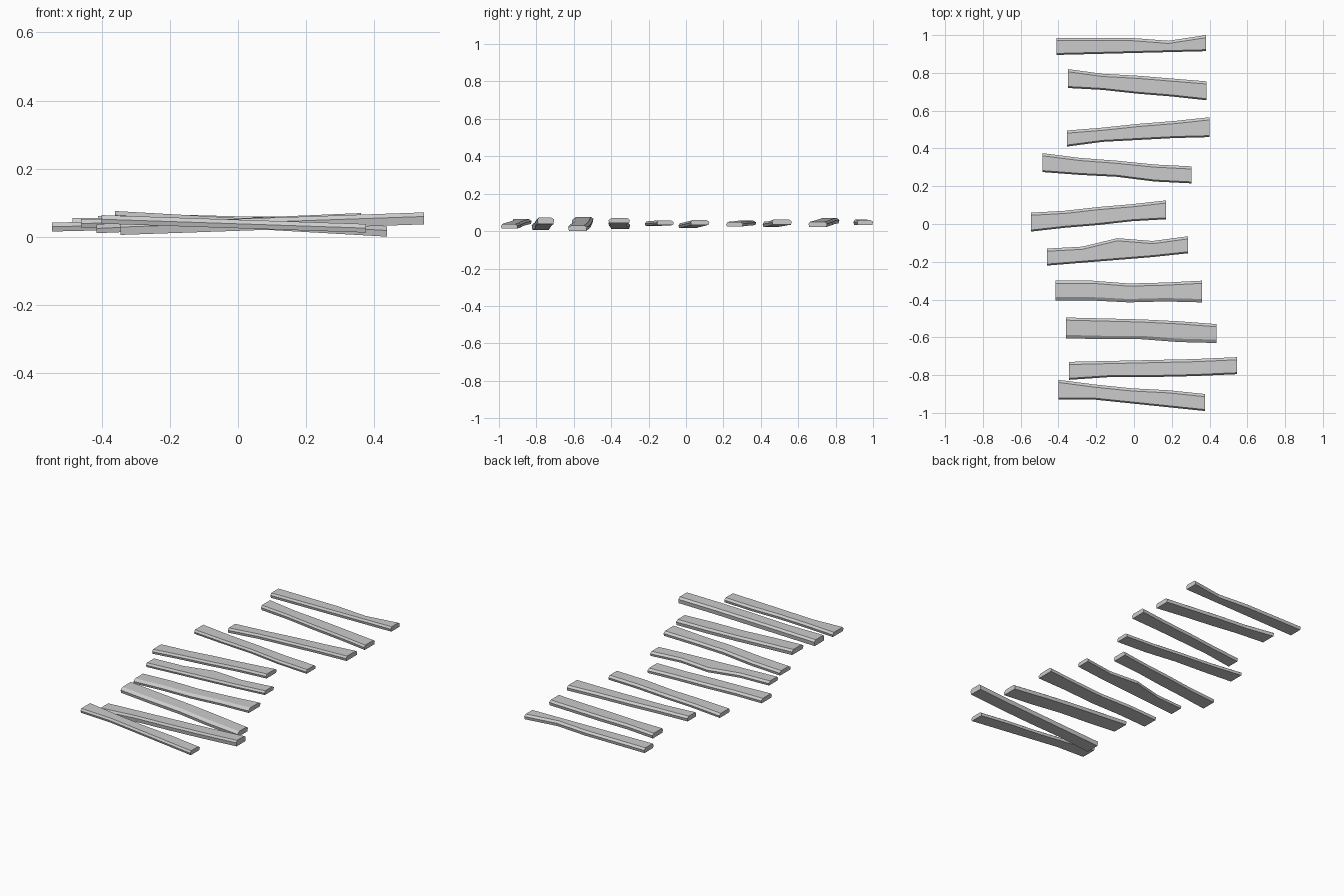
import bpy, bmesh

def lerp(a, b, t):
    return a + (b - a) * t

def plank(n, x, z, back, front, thick=0.028, bevel=0.008):
    """Warped board: x and z give left/right ends, back/front are edge outlines."""
    bm = bmesh.new()
    rings = []
    for i, (yb, yf) in enumerate(zip(back, front)):
        t = i / (len(back) - 1)
        px, pz = lerp(*x, t), lerp(*z, t)
        top = pz + thick
        # section: flat bottom, short side walls, chamfered top
        section = [(yf + 0.004, pz), (yb - 0.004, pz),
                   (yb, top - 0.010), (yb - 0.014, top),
                   (yf + bevel, top), (yf, top - 0.012)]
        rings.append([bm.verts.new((px, y, h)) for y, h in section])
    for a, b in zip(rings, rings[1:]):
        for k in range(6):
            j = (k + 1) % 6
            bm.faces.new((a[k], a[j], b[j], b[k]))
    bm.faces.new(rings[0])
    bm.faces.new(rings[-1])
    bmesh.ops.recalc_face_normals(bm, faces=bm.faces)
    me = bpy.data.meshes.new("plank_%02d" % n)
    bm.to_mesh(me)
    bm.free()
    bpy.context.collection.objects.link(bpy.data.objects.new(me.name, me))

# boards from the back of the walkway to the front
plank(1, (-.41, .38), (.033, .032),
      (.985, .985, .985, .97, 1.0), (.895, .90, .905, .91, .915))
plank(2, (-.35, .385), (.042, .022),
      (.82, .795, .785, .77, .755), (.72, .71, .69, .675, .655))
plank(3, (-.355, .40), (.022, .034),
      (.495, .51, .53, .545, .565), (.41, .435, .445, .455, .46))
plank(4, (-.485, .305), (.032, .025),
      (.375, .35, .335, .315, .305), (.275, .26, .25, .225, .215), .024)
plank(5, (-.545, .17), (.016, .033),
      (.06, .07, .09, .105, .125), (-.04, -.02, -.005, .015, .025), .026)
plank(6, (-.46, .285), (.028, .033),
      (-.13, -.12, -.075, -.09, -.065), (-.22, -.205, -.19, -.175, -.155), .024)
plank(7, (-.415, .36), (.011, .044),
      (-.30, -.30, -.315, -.31, -.30), (-.405, -.405, -.415, -.41, -.415), .026, .018)
plank(8, (-.36, .437), (.046, .001),
      (-.495, -.5, -.505, -.515, -.53), (-.605, -.61, -.61, -.625, -.63), .030, .018)
plank(9, (-.345, .545), (.006, .037),
      (-.73, -.725, -.72, -.715, -.705), (-.825, -.81, -.81, -.805, -.795), .035)
plank(10, (-.40, .375), (.039, .013),
      (-.825, -.85, -.87, -.88, -.90), (-.93, -.93, -.95, -.97, -.99), .025)
